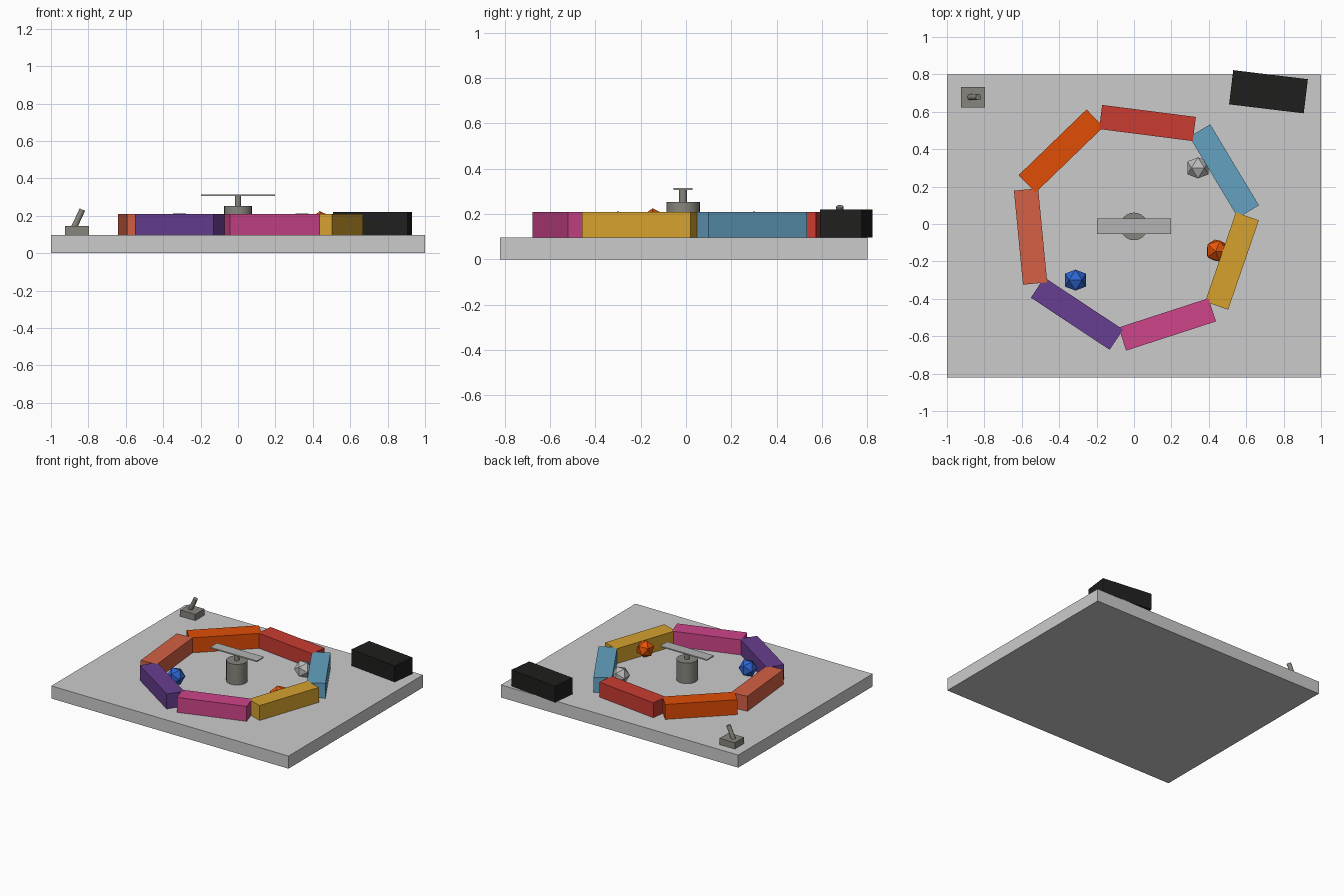
import bpy, bmesh
from math import radians, sqrt
from mathutils import Vector, Matrix

if "Cube" in bpy.data.objects:
    bpy.data.objects.remove(bpy.data.objects["Cube"])

DECK = 0.096   # top of the base slab


def paint(obj, rgb):
    if rgb:
        mat = bpy.data.materials.new(obj.name + "_colour")
        mat.diffuse_color = (*[(c / 255) ** 2.2 for c in rgb], 1)
        mat.use_nodes = True
        mat.node_tree.nodes["Principled BSDF"].inputs["Base Color"].default_value = mat.diffuse_color
        obj.data.materials.append(mat)
    return obj


def make(name, bm, rgb=None, loc=(0, 0, 0), rot=(0, 0, 0)):
    mesh = bpy.data.meshes.new(name)
    bmesh.ops.recalc_face_normals(bm, faces=bm.faces)
    bm.to_mesh(mesh)
    bm.free()
    obj = bpy.data.objects.new(name, mesh)
    bpy.context.collection.objects.link(obj)
    obj.location = loc
    obj.rotation_euler = rot
    return paint(obj, rgb)


def box(name, x, y, z0, z1, length, width, angle=0, rgb=None):
    bm = bmesh.new()
    bmesh.ops.create_cube(bm, size=1, matrix=Matrix.Diagonal((length, width, z1 - z0, 1)))
    return make(name, bm, rgb, (x, y, (z0 + z1) / 2), (0, 0, radians(angle)))


def rod(name, start, end, radius, sides, rgb=None):
    a, b = Vector(start), Vector(end)
    bm = bmesh.new()
    bmesh.ops.create_cone(bm, cap_ends=True, segments=sides, radius1=radius,
                          radius2=radius, depth=(b - a).length)
    rot = (b - a).to_track_quat('Z', 'Y').to_euler()
    obj = make(name, bm, rgb, (a + b) / 2, rot)
    for p in obj.data.polygons:
        p.use_smooth = len(p.vertices) == 4
    for e in obj.data.edges:
        va, vb = (obj.data.vertices[i].co for i in e.vertices)
        e.use_edge_sharp = abs(va.z - vb.z) < 1e-5
    return obj


def gem(name, x, y, z, rgb, rot=(0, 0, 0)):
    # icosahedron standing on an edge
    phi = (1 + sqrt(5)) / 2
    bm = bmesh.new()
    for s in (-1, 1):
        for t in (-phi, phi):
            for co in ((s, 0, t), (0, t, s), (t, s, 0)):
                bm.verts.new(Vector(co) * (0.056 / phi))
    bmesh.ops.convex_hull(bm, input=bm.verts)
    return make(name, bm, rgb, (x, y, z), rot)


# Base slab
box("base_slab", 0, -0.01, 0, DECK, 2, 1.62)

# Ring of wall blocks: name, centre x, centre y, angle, colour
for name, x, y, angle, rgb in (
        ("red", 0.072, 0.54, -7.3, (200, 62, 52)),
        ("orange", -0.39, 0.39, 44, (222, 78, 14)),
        ("coral", -0.553, -0.067, -84.5, (210, 96, 70)),
        ("purple", -0.305, -0.479, -33.5, (102, 64, 142)),
        ("pink", 0.178, -0.537, 18, (204, 70, 136)),
        ("yellow", 0.524, -0.198, 71, (212, 160, 50)),
        ("blue", 0.482, 0.283, -59, (100, 160, 192))):
    box("wall_block_" + name, x, y, DECK, 0.21, 0.505, 0.13, angle, rgb)

# Battery box overhanging the rear edge
box("battery_box", 0.719, 0.707, DECK, 0.22, 0.402, 0.184, -6.9, (36, 36, 35))

# Motor with shaft and flat blade
warm = (134, 132, 124)
cy = -0.013
rod("motor_body", (0, cy, DECK), (0, cy, 0.253), 0.074, 24, warm)
rod("motor_shaft", (0, cy, 0.25), (0, cy, 0.312), 0.017, 16, warm)
box("spinner_blade", 0, cy, 0.305, 0.314, 0.394, 0.083, 0, (178, 178, 178))

# Loose gems inside the ring
gem("gem_grey", 0.342, 0.30, 0.156, (185, 185, 185))
gem("gem_orange", 0.444, -0.142, 0.16, (226, 84, 16), (radians(5), radians(25), 0))
gem("gem_blue", -0.313, -0.30, 0.156, (50, 100, 205))

# Toggle switch
box("switch_housing", -0.861, 0.678, DECK, 0.144, 0.128, 0.11, 0, warm)
rod("switch_lever", (-0.884, 0.678, 0.122), (-0.832, 0.678, 0.233), 0.016, 16, warm)
